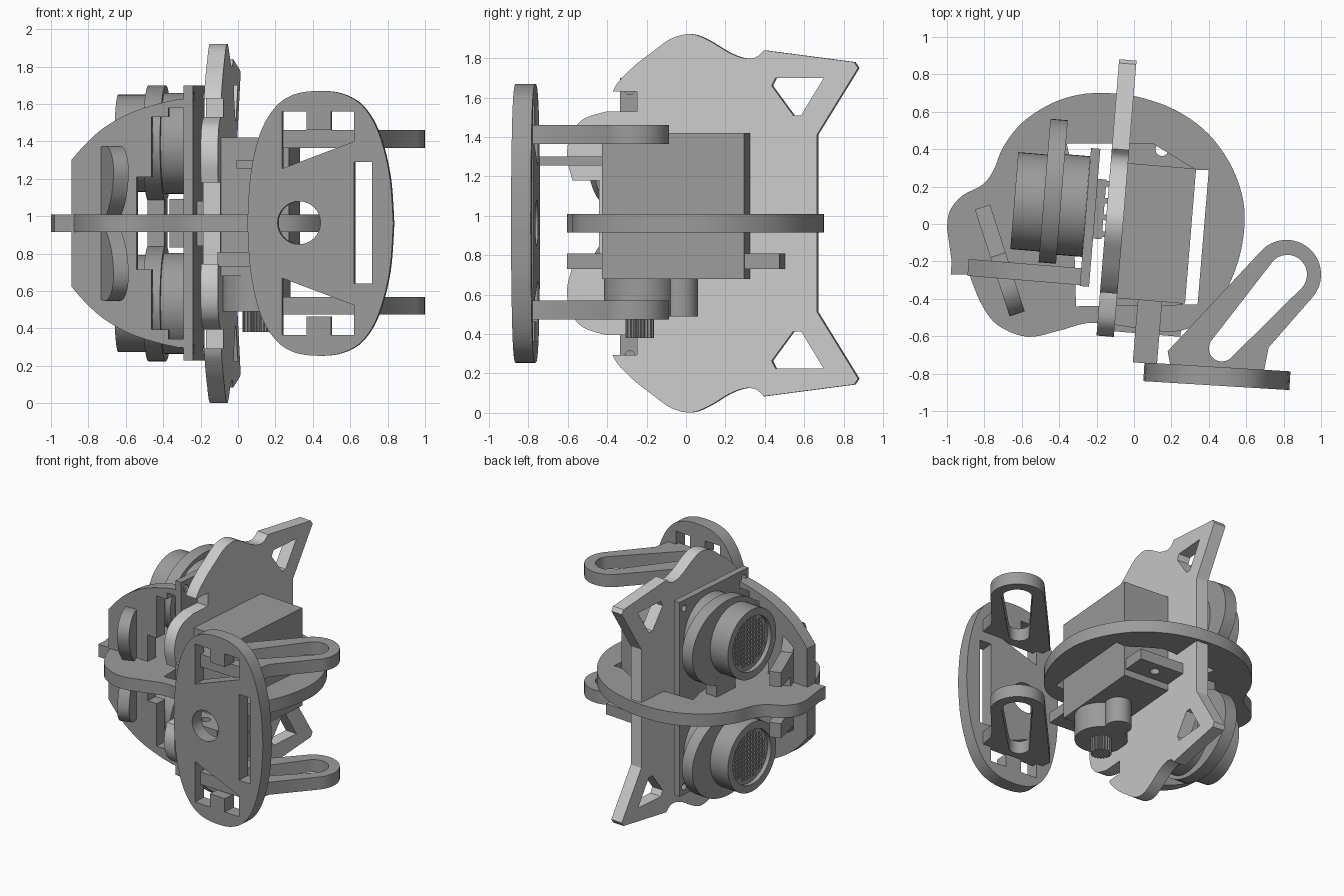
import bpy, bmesh, math
from mathutils import Matrix, Vector

if "Cube" in bpy.data.objects:
    bpy.data.objects.remove(bpy.data.objects["Cube"])

TILT = math.radians(4.7)
MID = 0.962                                   # height of the mirror plane
U = Vector((math.cos(TILT), -math.sin(TILT), 0))
V = Vector((math.sin(TILT), math.cos(TILT), 0))
Z = Vector((0, 0, 1))

dark = bpy.data.materials.new("dark_grey")
dark.diffuse_color = (0.33, 0.33, 0.33, 1)
dark.use_nodes = True
dark.node_tree.nodes["Principled BSDF"].inputs["Base Color"].default_value = dark.diffuse_color
pale = bpy.data.materials.new("pale_grey")
pale.diffuse_color = (0.8, 0.8, 0.8, 1)
pale.use_nodes = True
pale.node_tree.nodes["Principled BSDF"].inputs["Base Color"].default_value = pale.diffuse_color


def prism(name, loops, origin, ax, ay, depth, mat=dark):
    """Flat profile (first loop outer, others holes) in plane ax/ay, thickened both ways."""
    cu = bpy.data.curves.new(name, 'CURVE')
    cu.dimensions, cu.fill_mode, cu.extrude = '2D', 'BOTH', depth / 2
    for pts in loops:
        sp = cu.splines.new('POLY')
        sp.points.add(len(pts) - 1)
        for p, (a, b) in zip(sp.points, pts):
            p.co = (a, b, 0, 1)
        sp.use_cyclic_u = True
    tmp = bpy.data.objects.new(name + "_tmp", cu)
    bpy.context.collection.objects.link(tmp)
    dg = bpy.context.evaluated_depsgraph_get()
    me = bpy.data.meshes.new_from_object(tmp.evaluated_get(dg))
    bpy.data.objects.remove(tmp)
    bm = bmesh.new()
    bm.from_mesh(me)
    bmesh.ops.remove_doubles(bm, verts=bm.verts, dist=1e-5)
    bmesh.ops.recalc_face_normals(bm, faces=bm.faces)
    bm.to_mesh(me)
    bm.free()
    me.materials.clear()
    me.materials.append(mat)
    ob = bpy.data.objects.new(name, me)
    bpy.context.collection.objects.link(ob)
    az = ax.cross(ay)
    m = Matrix((ax, ay, az)).transposed().to_4x4()
    m.translation = origin
    ob.matrix_world = m
    bpy.ops.object.select_all(action='DESELECT')
    ob.select_set(True)
    bpy.context.view_layer.objects.active = ob
    bpy.ops.object.shade_smooth_by_angle(angle=math.radians(30))
    return ob


def curve(pts, n=5, closed=False):
    """Catmull-Rom interpolation through the points."""
    P = [Vector(p) for p in pts]
    N, out = len(P), []
    for i in range(N if closed else N - 1):
        g = (lambda k: P[k % N]) if closed else (lambda k: P[max(0, min(N - 1, k))])
        a, b, c, d = g(i - 1), g(i), g(i + 1), g(i + 2)
        for s in range(n):
            t = s / n
            out.append(tuple(0.5 * (2*b + (c - a)*t + (2*a - 5*b + 4*c - d)*t*t + (3*b - a - 3*c + d)*t**3)))
    return out if closed else out + [tuple(P[-1])]


def arc(cx, cy, r, a0=0, a1=360, n=40, ry=None):
    full = abs(a1 - a0) >= 360
    return [(cx + r * math.cos(math.radians(a0 + (a1 - a0) * i / n)),
             cy + (ry or r) * math.sin(math.radians(a0 + (a1 - a0) * i / n))) for i in range(n if full else n + 1)]


def rect(x0, x1, y0, y1):
    return [(x0, y0), (x1, y0), (x1, y1), (x0, y1)]


def flip(pts):
    return [(a, 2 * MID - b) for a, b in reversed(pts)]


# horizontal rounded base plate with a cut-out for the motor and circuit board
blob = curve([(-1, -.02), (-.985, .07), (-.92, .15), (-.81, .21), (-.75, .29), (-.7, .41), (-.6, .54), (-.45, .64),
              (-.3, .69), (-.15, .7), (.02, .68), (.22, .61), (.4, .48), (.53, .29), (.59, .08), (.57, -.15),
              (.49, -.36), (.37, -.51), (.25, -.57), (.1, -.57), (-.1, -.54), (-.25, -.53), (-.4, -.57),
              (-.57, -.603), (-.73, -.54), (-.82, -.42), (-.88, -.27)]) + [(-.98, -.27), (-.975, -.2)]
cut = [(.4, .29), (.33, .29), (.1, .43), (-.36, .43), (-.33, .3), (-.31, -.44), (.34, -.43)]
prism("base_plate", [blob, cut], (0, 0, MID), Vector((1, 0, 0)), Vector((0, 1, 0)), .095)

# upright plate with pointed corners
upper = [(-.44, 1.18), (-.575, 1.18)]
upper += curve([(-.58, 1.2), (-.602, 1.3), (-.585, 1.41), (-.52, 1.49), (-.4, 1.53)])
upper += [(-.245, 1.53), (-.245, 1.63)]
upper += curve([(-.37, 1.63), (-.34, 1.68), (-.26, 1.76), (-.17, 1.83), (-.07, 1.9), (.03, 1.922), (.12, 1.89),
                (.22, 1.83), (.3, 1.8), (.36, 1.805), (.4, 1.84)])
upper += [(.86, 1.78), (.88, 1.75), (.67, 1.41)]
ear = [(.44, 1.66), (.46, 1.7), (.705, 1.7), (.59, 1.51), (.55, 1.51)]
prism("upright_plate", [upper + flip(upper), ear, flip(ear)], (-.105, 0, 0), V, Z, .093, pale)

# C-shaped side frame
half = [(-.54, MID), (-.54, 1.21), (-.46, 1.21), (-.46, 1.53), (-.37, 1.53), (-.37, 1.58), (-.25, 1.58), (-.25, 1.63)]
half += curve([(-.32, 1.625), (-.43, 1.6), (-.58, 1.55), (-.72, 1.47), (-.82, 1.38), (-.89, 1.3)])
prism("side_frame", [half + flip(half)[:-1]], (0, -.305, 0), U, Z, .09)

# slanted double-lobed piece
D = Vector((-.185, .57, 0)).normalized()
lobe = curve([(.13, 1.0), (.04, 1.1), (0, 1.22), (.02, 1.31), (.09, 1.365), (.17, 1.375), (.26, 1.35), (.33, 1.24)])
lobe += [(.6, 1.21), (.6, 1.1), (.38, 1.08), (.38, 1.0)]
prism("lobed_piece", [lobe + flip(lobe)], (-.625, -.48, 0), D, Z, .085)

# sensor circuit board
holes = [arc(s * .32, z, .025, n=12) for s in (-1, 1) for z in (.29, 1.64)]
prism("circuit_board", [rect(-.37, .37, .23, 1.70)] + holes, (-.235, .035, 0), V, Z, .05)

# two sensor barrels with mesh fronts and flanges
AX = Vector((-.64, .125, 0))
for tag, zc in (("upper", 1.39), ("lower", 2 * MID - 1.39)):
    up = Z * zc
    prism(tag + "_sensor_barrel", [arc(0, 0, .26, n=48), arc(0, 0, .205, n=48)], AX + U * .2 + up, V, Z, .4)
    prism(tag + "_sensor_base", [arc(0, 0, .27, n=48)], AX + U * .31 + up, V, Z, .15)
    prism(tag + "_sensor_back", [arc(0, 0, .206, n=32)], AX + U * .09 + up, V, Z, .02)
    cells = [rect(i*.032 - .011, i*.032 + .011, j*.032 - .011, j*.032 + .011)
             for i in range(-6, 7) for j in range(-6, 7) if math.hypot(i, j) < 5.7]
    prism(tag + "_sensor_mesh", [arc(0, 0, .206, n=40)] + cells, AX + U * .04 + up, V, Z, .015)
    prism(tag + "_flange", [arc(0, 0, .385, n=56, ry=.31), arc(-.065, 0, .258, n=40)],
          Vector((-.432, .175, 0)) + up, V, Z, .093)
prism("flange_joint", [rect(.1, .3, .78, 1.15)], (-.447, 0, 0), V, Z, .093)

# connector with pins and a small crystal can
prism("connector", [rect(-.16, .16, -.12, .12)], (-.185, .08, MID), V, Z, .05)
for i in range(4):
    for s in (-1, 1):
        prism("connector_pin", [rect(-.015, .015, -.015, .015)],
              Vector((-.155, .08, MID + s * .1)) + V * (i * .09 - .135), V, Z, .05)
prism("crystal_can", [rect(-.08, .08, -.13, .13)], (-.31, .05, MID), V, Z, .1)

# motor: body, mounting tab, gear housings, toothed shaft
M = Vector((.113, -.05, 0))
prism("motor_body", [rect(-.19, .19, -.362, .362)], M + Z * 1.05, U, V, .74)
prism("motor_tab", [rect(-.18, .18, -.54, .54), arc(0, .45, .035, n=16), arc(0, -.45, .035, n=16)],
      M + Z * .77, U, V, .08)
prism("gear_housing", [arc(0, -.185, .182, n=48)], M + Z * .585, U, V, .19)
prism("small_gear_housing", [arc(0, .02, .09, n=32)], M + Z * .585, U, V, .19)
teeth = [((.073 if i % 4 < 2 else .06) * math.cos(i * math.pi / 40),
          -.185 + (.073 if i % 4 < 2 else .06) * math.sin(i * math.pi / 40)) for i in range(80)]
prism("toothed_shaft", [teeth], M + Z * .44, U, V, .12)
prism("motor_cable", [rect(-.065, .065, -.17, .17)], (.072, -.575, 1.278), U, V, .045)

# rounded front panel with slots
FU = Vector((math.cos(.061), -math.sin(.061), 0))
ring = curve([(.053, .962), (.07, 1.22), (.12, 1.44), (.2, 1.58), (.3, 1.65), (.43, 1.67), (.56, 1.655), (.67, 1.59),
              (.755, 1.45), (.815, 1.22), (.835, .962)])
slot = [(.24, 1.255), (.625, 1.4), (.625, 1.56), (.5, 1.56), (.5, 1.46), (.37, 1.46), (.37, 1.56), (.24, 1.56)]
prism("front_panel", [ring + flip(ring)[1:-1], slot, flip(slot), arc(.33, .965, .115, n=32),
                      rect(.625, .72, .64, 1.29)], (0, -.787, 0), FU, Z, .1)

# two long loops reaching back from the panel
outer = [(.2, -.79), (.18, -.68)] + arc(.815, -.27, .185, 138, -42, 24)[:] + [(.72, -.66), (.69, -.81)]
inner = arc(.82, -.27, .105, 138, -42, 18) + arc(.47, -.665, .07, -42, -222, 16)
for tag, z in (("upper", 1.413), ("lower", .522)):
    prism(tag + "_loop", [outer, inner], (0, 0, z), Vector((1, 0, 0)), Vector((0, 1, 0)), .095)
